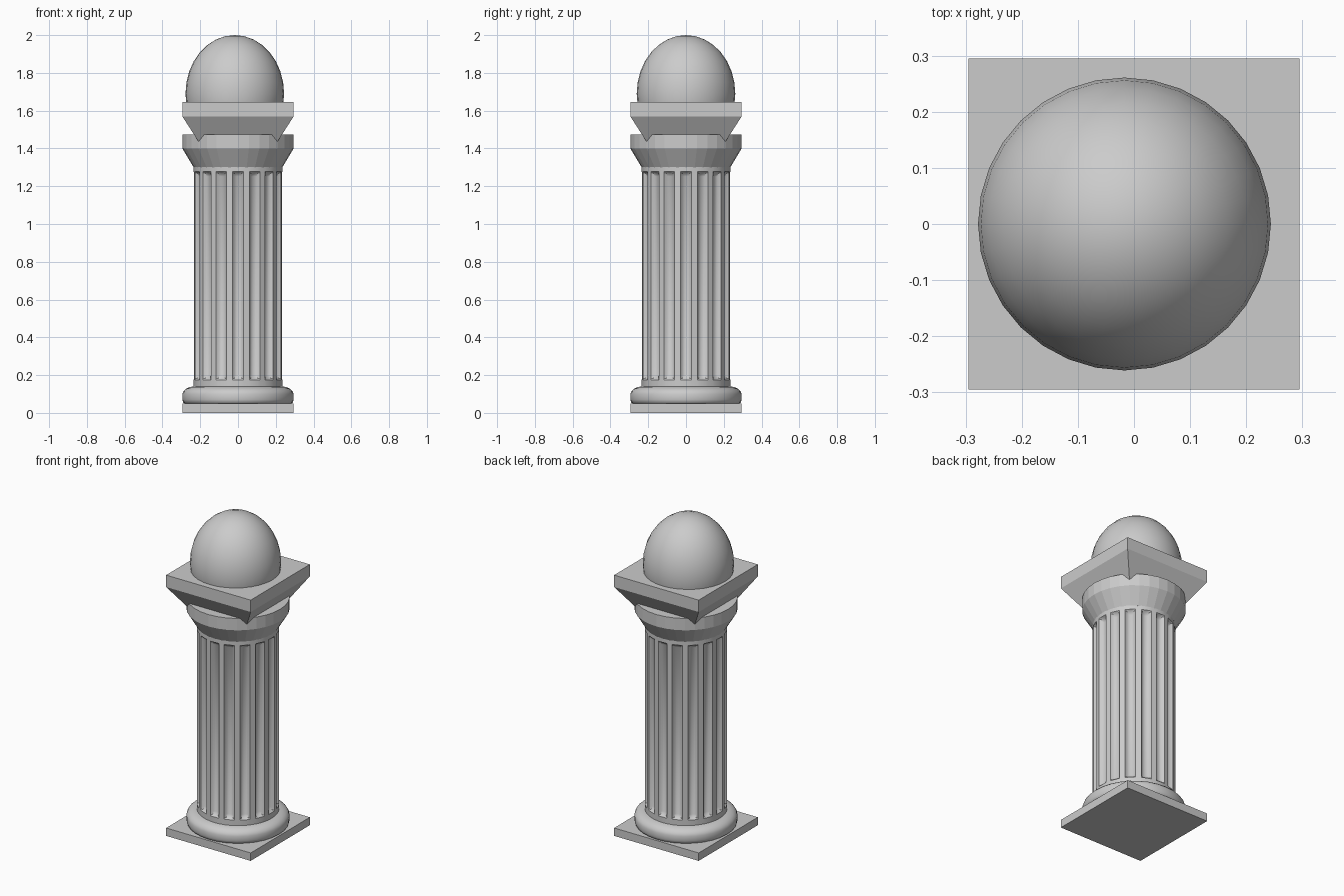
import bpy, bmesh, math
from math import sin, cos, pi

cube = bpy.data.objects.get("Cube")
if cube:
    bpy.data.objects.remove(cube, do_unlink=True)

GREY = 0.6
stone = bpy.data.materials.new("grey stone")
stone.use_nodes = True
stone.diffuse_color = (GREY, GREY, GREY, 1)
stone.node_tree.nodes["Principled BSDF"].inputs["Base Color"].default_value = (GREY, GREY, GREY, 1)


def finish(name, bm, smooth=None):
    """Turn a bmesh into a named stone object."""
    bmesh.ops.recalc_face_normals(bm, faces=bm.faces)
    mesh = bpy.data.meshes.new(name)
    bm.to_mesh(mesh)
    bm.free()
    obj = bpy.data.objects.new(name, mesh)
    bpy.context.collection.objects.link(obj)
    mesh.materials.append(stone)
    if smooth:
        bpy.ops.object.select_all(action="DESELECT")
        obj.select_set(True)
        bpy.context.view_layer.objects.active = obj
        bpy.ops.object.shade_smooth_by_angle(angle=math.radians(smooth))
    return obj


def loft(name, sections, smooth=None):
    """Skin a stack of closed sections and cap both ends."""
    bm = bmesh.new()
    rings = [[bm.verts.new(p) for p in s] for s in sections]
    for low, high in zip(rings, rings[1:]):
        for i in range(len(low)):
            j = (i + 1) % len(low)
            bm.faces.new((low[i], low[j], high[j], high[i]))
    bm.faces.new(rings[0])
    bm.faces.new(rings[-1])
    return finish(name, bm, smooth)


def circle(r, z, n=32):
    return [(r * cos(2 * pi * i / n), r * sin(2 * pi * i / n), z) for i in range(n)]


def square(h, z):
    return [(-h, -h, z), (h, -h, z), (h, h, z), (-h, h, z)]


R = 0.235
FLUTES = 16
STEPS = 6


def fluted(z, depth):
    """Shaft section with one rounded groove per period."""
    pts = []
    half = math.radians(7.3)
    for k in range(FLUTES):
        for i in range(STEPS + 1):
            t = -1 + 2 * i / STEPS
            a = 2 * pi * k / FLUTES + half * t
            r = R - depth * math.sqrt(1 - t * t)
            pts.append((r * cos(a), r * sin(a), z))
    return pts


# Base: square plinth and rounded cushion
loft("plinth", [square(0.295, 0), square(0.295, 0.05)])
cushion = [(0.275, 0.045), (0.29, 0.055), (0.295, 0.07), (0.295, 0.1),
           (0.289, 0.115), (0.275, 0.128), (0.255, 0.137), (0.23, 0.141)]
loft("base_cushion", [circle(r, z) for r, z in cushion], 40)

# Shaft: plain collars at both ends, grooves fading in and out
levels = [(0.135, 0), (0.175, 0), (0.182, 0.012), (0.2, 0.025),
          (1.252, 0.025), (1.27, 0.012), (1.277, 0), (1.305, 0)]
loft("fluted_shaft", [fluted(z, d) for z, d in levels], 35)

# Capital: flared bell and tapered square slab
loft("capital_bell", [circle(R, 1.3), circle(0.295, 1.4), circle(0.295, 1.475)])
loft("capital_slab", [square(0.192, 1.41), square(0.295, 1.57), square(0.295, 1.645)])

# Domed finial, sunk in the slab and slightly off centre
bm = bmesh.new()
bmesh.ops.create_uvsphere(bm, u_segments=32, v_segments=16, radius=1)
bmesh.ops.scale(bm, vec=(0.261, 0.261, 0.31), verts=bm.verts)
bmesh.ops.translate(bm, vec=(-0.017, 0, 1.69), verts=bm.verts)
finish("dome_finial", bm, 40)
